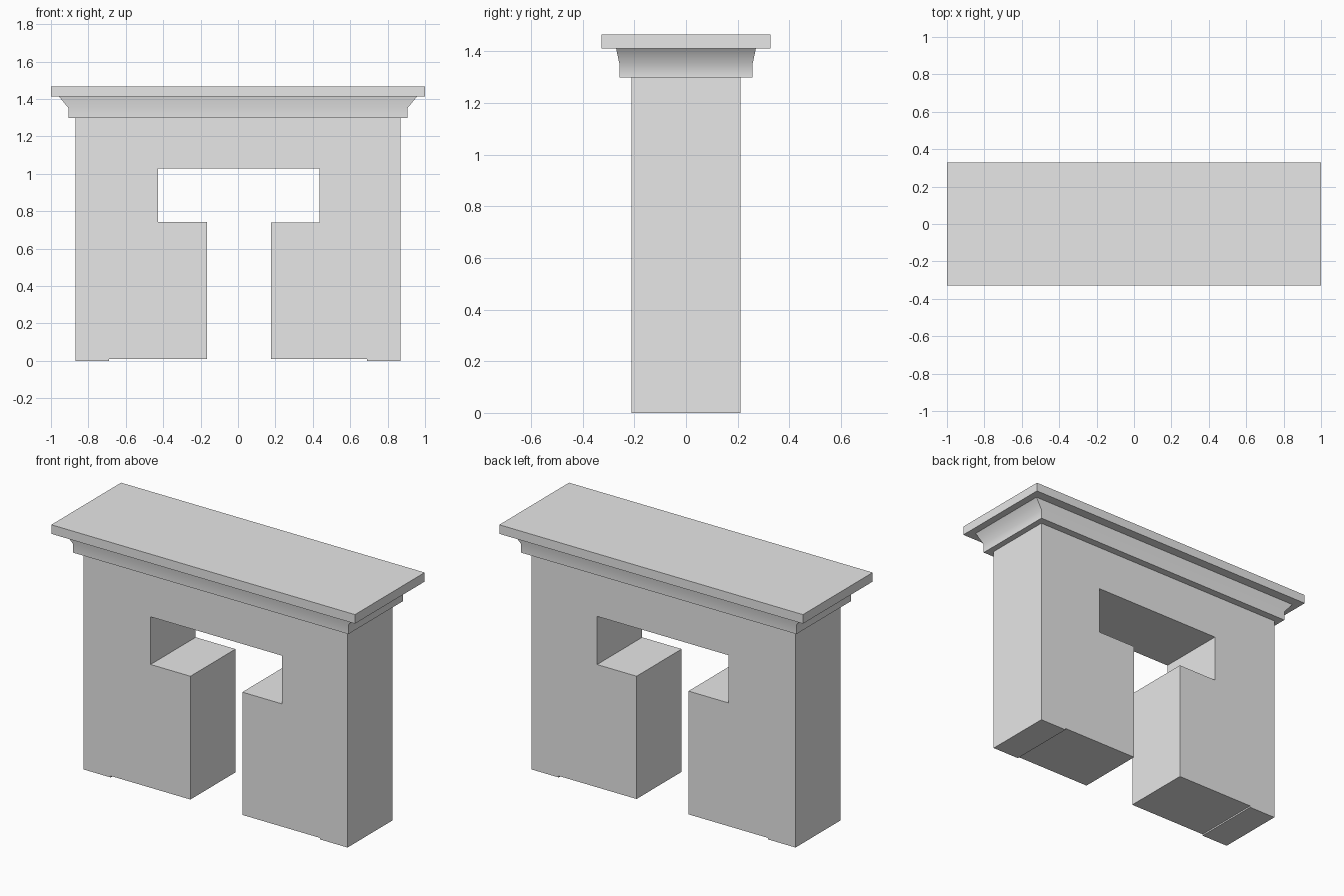
import bpy
import bmesh

cube = bpy.data.objects.get("Cube")
if cube:
    bpy.data.objects.remove(cube, do_unlink=True)

stone = bpy.data.materials.new("plain grey stone")
stone.use_nodes = True
grey = (0.8, 0.8, 0.8, 1.0)
stone.diffuse_color = grey
stone.node_tree.nodes["Principled BSDF"].inputs["Base Color"].default_value = grey


def finish(name, bm):
    bmesh.ops.recalc_face_normals(bm, faces=bm.faces[:])
    mesh = bpy.data.meshes.new(name)
    bm.to_mesh(mesh)
    bm.free()
    mesh.materials.append(stone)
    obj = bpy.data.objects.new(name, mesh)
    bpy.context.collection.objects.link(obj)
    return obj


def extrude_profile(name, points, half_depth):
    """Front profile (x, z) pulled through the depth."""
    bm = bmesh.new()
    face = bm.faces.new([bm.verts.new((x, -half_depth, z)) for x, z in points])
    extruded = bmesh.ops.extrude_face_region(bm, geom=[face])["geom"]
    moved = [v for v in extruded if isinstance(v, bmesh.types.BMVert)]
    bmesh.ops.translate(bm, verts=moved, vec=(0, 2 * half_depth, 0))
    return finish(name, bm)


def stack_rectangles(name, levels):
    """Capped skin through rectangles given as (half width, half depth, z)."""
    bm = bmesh.new()
    rings = [[bm.verts.new((sx * w, sy * d, z))
              for sx, sy in ((-1, -1), (1, -1), (1, 1), (-1, 1))]
             for w, d, z in levels]
    for low, high in zip(rings, rings[1:]):
        for i in range(4):
            j = (i + 1) % 4
            bm.faces.new((low[i], low[j], high[j], high[i]))
    bm.faces.new(rings[0][::-1])
    bm.faces.new(rings[-1])
    return finish(name, bm)


# Wall with a T-shaped opening and slightly lower outer feet
wall_half, wall_top, foot, step = 0.87, 1.30, 0.69, 0.009
extrude_profile("wall", [
    (-wall_half, 0), (-foot, 0), (-foot, step), (-0.165, step),
    (-0.165, 0.743), (-0.427, 0.743), (-0.427, 1.027), (0.437, 1.027),
    (0.437, 0.74), (0.177, 0.74), (0.177, step), (foot, step),
    (foot, 0), (wall_half, 0), (wall_half, wall_top), (-wall_half, wall_top),
], 0.212)

# Flared moulding under the top slab
moulding = stack_rectangles("moulding", [
    (0.907, 0.257, 1.298), (0.907, 0.258, 1.352), (0.957, 0.271, 1.413)])
bpy.ops.object.select_all(action="DESELECT")
moulding.select_set(True)
bpy.context.view_layer.objects.active = moulding
bpy.ops.object.shade_smooth_by_angle(angle=0.87)

# Flat top slab
stack_rectangles("top_slab", [(1.0, 0.328, 1.412), (1.0, 0.328, 1.466)])
